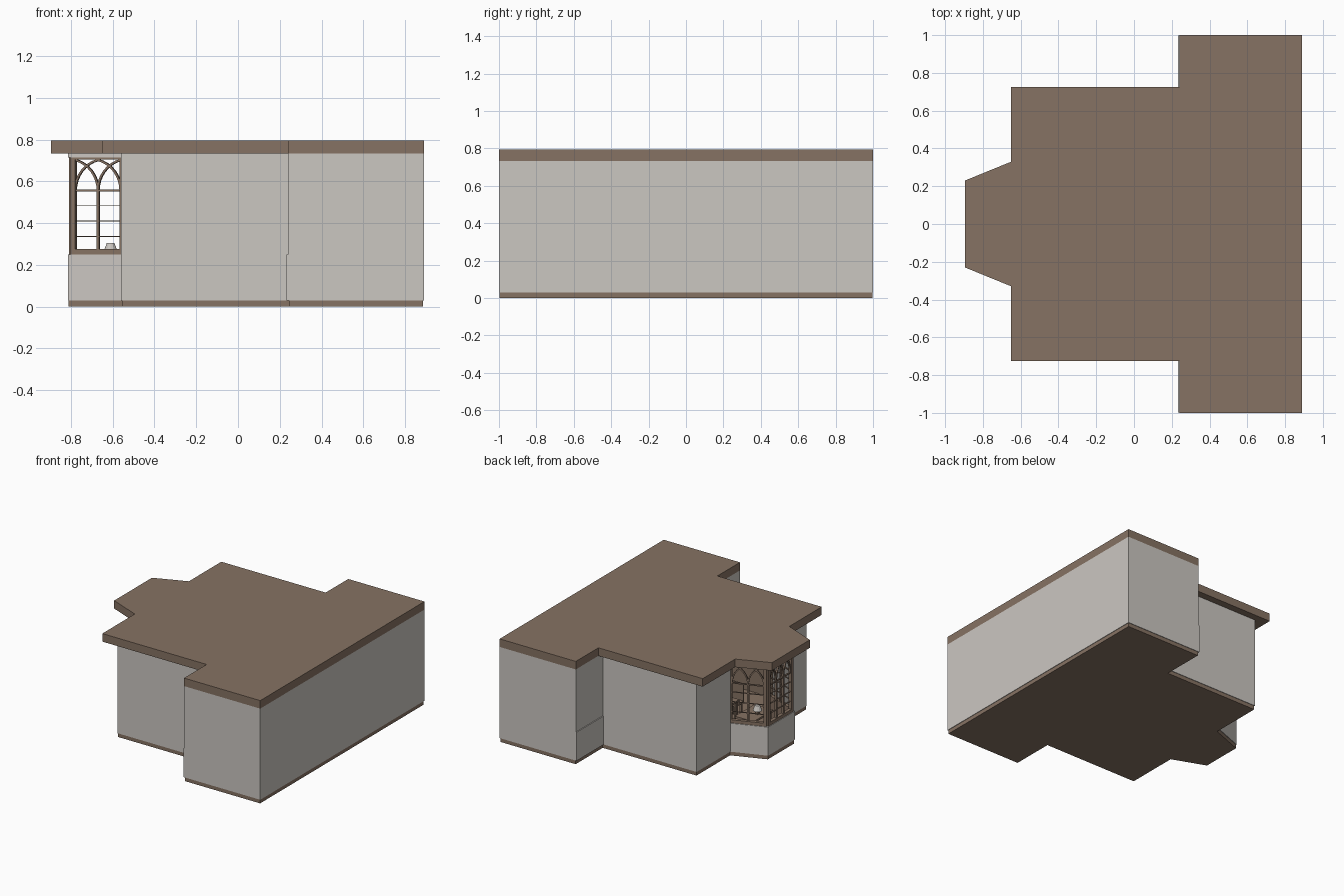
import bpy, bmesh, math
from mathutils import Vector

if "Cube" in bpy.data.objects:
    bpy.data.objects.remove(bpy.data.objects["Cube"])


def material(name, rgb):
    m = bpy.data.materials.new(name)
    m.use_nodes = True
    m.diffuse_color = (*rgb, 1)
    m.node_tree.nodes["Principled BSDF"].inputs["Base Color"].default_value = (*rgb, 1)
    return m


brown = material("brown wood", (0.24, 0.17, 0.125))
plaster = material("pale plaster", (0.60, 0.57, 0.535))


def finish(name, bm, *mats):
    bmesh.ops.recalc_face_normals(bm, faces=bm.faces)
    mesh = bpy.data.meshes.new(name)
    bm.to_mesh(mesh)
    bm.free()
    for m in mats:
        mesh.materials.append(m)
    ob = bpy.data.objects.new(name, mesh)
    bpy.context.collection.objects.link(ob)
    return ob


def add_prism(bm, points, z0, z1):
    """Extrude a plan outline upward; returns the side faces."""
    low = [bm.verts.new((x, y, z0)) for x, y in points]
    high = [bm.verts.new((x, y, z1)) for x, y in points]
    bm.faces.new(low[::-1])
    bm.faces.new(high)
    n = len(points)
    return [bm.faces.new((low[i], low[(i + 1) % n], high[(i + 1) % n], high[i]))
            for i in range(n)]


def prism(name, points, z0, z1, mat):
    bm = bmesh.new()
    add_prism(bm, points, z0, z1)
    return finish(name, bm, mat)


def add_box(bm, x, y, z0, w, d, h):
    a, b = w / 2, d / 2
    add_prism(bm, [(x - a, y - b), (x + a, y - b), (x + a, y + b), (x - a, y + b)], z0, z0 + h)


def inset(points, dist):
    """Mitred inward offset of a counter-clockwise outline."""
    pts = [Vector(p) for p in points]
    out = []
    for i, p in enumerate(pts):
        u = (p - pts[i - 1]).normalized()
        v = (pts[(i + 1) % len(pts)] - p).normalized()
        nu, nv = Vector((-u.y, u.x)), Vector((-v.y, v.x))
        out.append(p + (nu + nv) * dist / (1 + nu.dot(nv)))
    return out


def mirrored(half):
    """Complete an outline from its +y half."""
    return [(x, -y) for x, y in reversed(half)][-1:] + half + [(x, -y) for x, y in reversed(half)][:-1]


footprint = mirrored([(0.89, 1), (0.24, 1), (0.24, 0.67), (-0.56, 0.67), (-0.56, 0.26), (-0.815, 0.163)])
roof_plan = mirrored([(0.89, 1), (0.24, 1), (0.24, 0.725), (-0.65, 0.725), (-0.65, 0.33), (-0.895, 0.23)])
inner = inset(footprint, 0.03)
BAY = (5, 6, 7)

# Roof and floor slabs
prism("roof_slab", roof_plan, 0.733, 0.795, brown)
prism("floor_slab", inset(footprint, 0.004), 0, 0.03, brown)


# Walls: plaster outside, wood lining inside
def walls(name, segments, z0, z1):
    bm = bmesh.new()
    n = len(footprint)
    for i in segments:
        j = (i + 1) % n
        sides = add_prism(bm, [footprint[i], footprint[j], inner[j], inner[i]], z0, z1)
        sides[2].material_index = 1
    finish(name, bm, plaster, brown)


walls("main_walls", [i for i in range(len(footprint)) if i not in BAY], 0.03, 0.733)
walls("bay_low_walls", BAY, 0.03, 0.25)
walls("bay_header", BAY, 0.715, 0.733)

# Slightly thicker lower walls in the recessed corners
for side, word in ((1, "left"), (-1, "right")):
    bm = bmesh.new()
    add_box(bm, 0.2375, side * 0.835, 0.03, 0.009, 0.328, 0.22)
    finish("lower_wall_" + word, bm, plaster)


# Bay windows with crossing arch tracery
def add_strip(bm, at, path, width, depth):
    """Flat bar following a path of (s, z) points in a window plane."""
    pts = [Vector(p) for p in path]
    rings = []
    for i, p in enumerate(pts):
        t = (pts[min(i + 1, len(pts) - 1)] - pts[max(i - 1, 0)]).normalized()
        side = Vector((-t.y, t.x)) * width / 2
        rings.append([bm.verts.new(at(p + side * a, b * depth / 2))
                      for a, b in ((1, 1), (1, -1), (-1, -1), (-1, 1))])
    for r, q in zip(rings, rings[1:]):
        for k in range(4):
            bm.faces.new((r[k], r[(k + 1) % 4], q[(k + 1) % 4], q[k]))
    bm.faces.new(rings[0])
    bm.faces.new(rings[-1][::-1])


def window(name, start, end, bays):
    u = (end - start).normalized()
    normal = Vector((u.y, -u.x))
    length = (end - start).length

    def at(p, off):
        q = start + u * p.x + normal * off
        return (q.x, q.y, p.y)

    bm = bmesh.new()
    # Frame
    for z, w in ((0.2625, 0.025), (0.71, 0.012)):
        add_strip(bm, at, [(0, z), (length, z)], w, 0.026)
    for s in (0.011, length - 0.011):
        add_strip(bm, at, [(s, 0.25), (s, 0.715)], 0.022, 0.026)
    # Transom and glazing bars
    for z, w in ((0.555, 0.009), (0.485, 0.004), (0.41, 0.004), (0.335, 0.004)):
        add_strip(bm, at, [(0, z), (length, z)], w, 0.01)
    left, step = 0.02, (length - 0.04) / bays
    for i in range(1, bays):
        add_strip(bm, at, [(left + i * step, 0.27), (left + i * step, 0.56)], 0.013, 0.016)
    # Arches rising from each mullion to both sides
    top = math.radians(76)
    for i in range(bays):
        for s, way in ((left + i * step, 1), (left + (i + 1) * step, -1)):
            path = []
            for k in range(9):
                t = top * k / 8
                path.append((s + way * step * (1 - math.cos(t)) / (1 - math.cos(top)),
                             0.555 + 0.147 * math.sin(t) / math.sin(top)))
            add_strip(bm, at, path, 0.01, 0.014)
    finish(name, bm, brown)


line = inset(footprint, 0.018)
for i, name, bays in ((5, "bay_window_left", 2), (6, "bay_window_centre", 3), (7, "bay_window_right", 2)):
    window(name, line[i], line[i + 1], bays)

# Window bench following the bay
prism("bay_bench", [(-0.62, 0.2), (-0.77, 0.14), (-0.77, -0.14), (-0.62, -0.2),
                    (-0.66, -0.13), (-0.7, -0.1), (-0.7, 0.1), (-0.66, 0.13)], 0.03, 0.15, brown)


# Furniture
def table(name, x, y, w, d, h):
    bm = bmesh.new()
    add_box(bm, x, y, h - 0.015, w, d, 0.015)
    for sx in (-1, 1):
        for sy in (-1, 1):
            add_box(bm, x + sx * (w / 2 - 0.015), y + sy * (d / 2 - 0.015), 0.03, 0.015, 0.015, h - 0.045)
    finish(name, bm, brown)


def chair(name, x, y, way):
    table(name + "_seat", x, y, 0.1, 0.1, 0.15)
    bm = bmesh.new()
    add_box(bm, x, y + way * 0.045, 0.15, 0.1, 0.01, 0.13)
    finish(name + "_back", bm, brown)


table("bay_table", -0.58, 0, 0.16, 0.24, 0.235)
table("long_table", -0.1, 0, 0.5, 0.3, 0.22)
for i, x in enumerate((-0.25, -0.1, 0.05)):
    for way in (-1, 1):
        chair(f"chair_{i + 1}_{'left' if way > 0 else 'right'}", x, way * 0.23, way)

# Lamp on the bay table
bm = bmesh.new()
bmesh.ops.create_cone(bm, cap_ends=True, segments=12, radius1=0.033, radius2=0.018, depth=0.04)
bmesh.ops.translate(bm, verts=bm.verts, vec=(-0.61, 0, 0.285))
finish("lamp_shade", bm, plaster)
bm = bmesh.new()
add_box(bm, -0.61, 0, 0.235, 0.02, 0.02, 0.035)
finish("lamp_stand", bm, brown)
